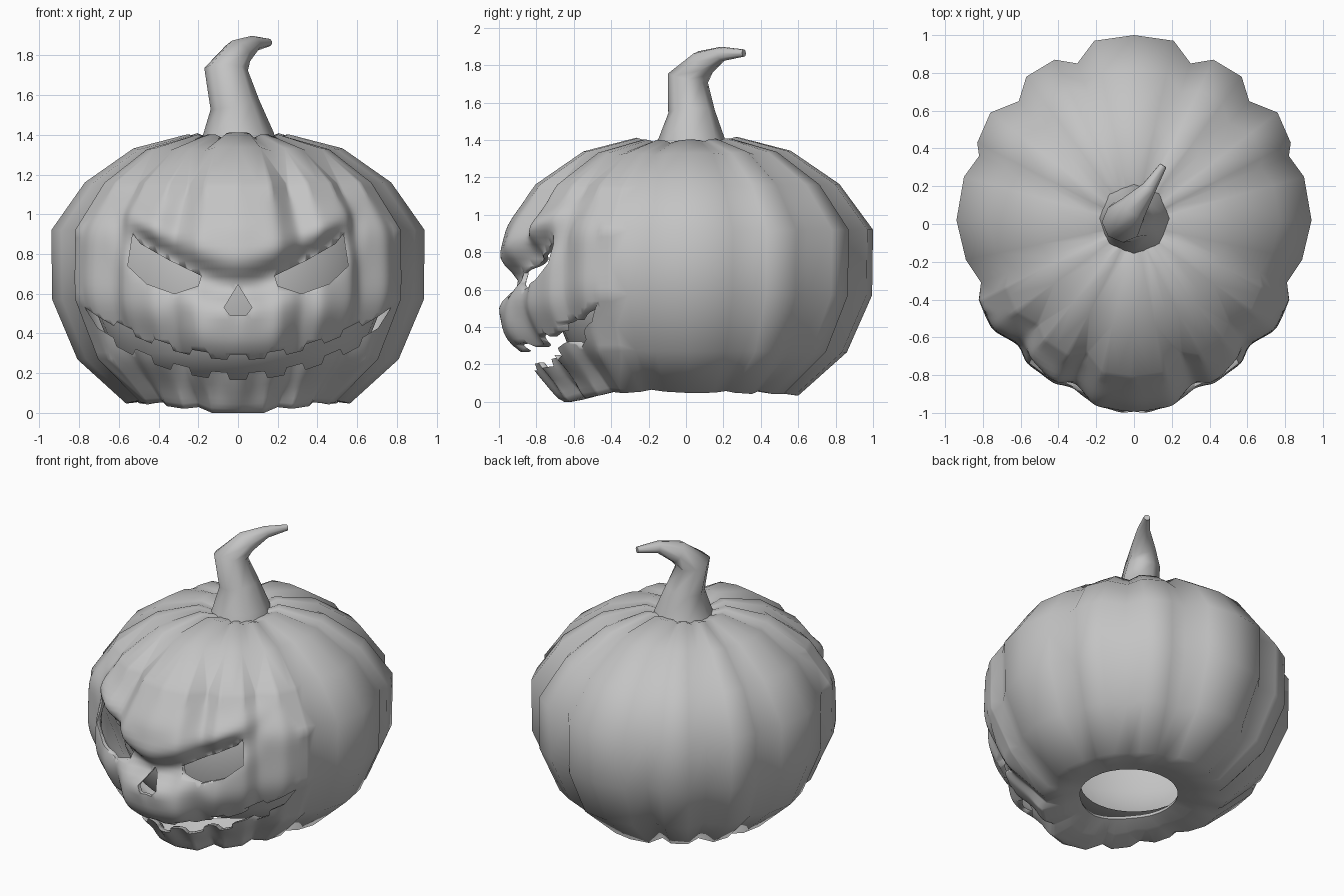
import bpy, bmesh, math
from mathutils import Vector

cube = bpy.data.objects.get("Cube")
if cube:
    bpy.data.objects.remove(cube, do_unlink=True)

grey = bpy.data.materials.new("plain_grey")
grey.use_nodes = True
grey.diffuse_color = (0.55, 0.55, 0.55, 1)
grey.node_tree.nodes["Principled BSDF"].inputs["Base Color"].default_value = (0.55, 0.55, 0.55, 1)


def make_object(name, bm):
    mesh = bpy.data.meshes.new(name)
    bm.to_mesh(mesh)
    bm.free()
    mesh.materials.append(grey)
    obj = bpy.data.objects.new(name, mesh)
    bpy.context.collection.objects.link(obj)
    return obj


def activate(obj):
    bpy.ops.object.select_all(action='DESELECT')
    obj.select_set(True)
    bpy.context.view_layer.objects.active = obj


def smooth(obj, angle):
    activate(obj)
    bpy.ops.object.shade_smooth_by_angle(angle=math.radians(angle))


def bridge(bm, rings):
    """Join closed rings of vertices with quads."""
    n = len(rings[0])
    for low, high in zip(rings, rings[1:]):
        for k in range(n):
            j = (k + 1) % n
            bm.faces.new((low[k], low[j], high[j], high[k]))


def step(lo, hi, v):
    t = min(1, max(0, (v - lo) / (hi - lo)))
    return t * t * (3 - 2 * t)


def bump(v, width):
    return math.exp(-(v / width) ** 2)


def upper_lip(x):
    return 0.28 + 0.44 * x * x


def lower_lip(x):
    return 0.185 + 0.45 * x * x


def sculpt(p):
    """Push the front of the shell into brows, eye sockets, nose, lips and jaw."""
    x, z = abs(p.x), p.z
    front = step(0.25, 0.5, -p.y)
    if front == 0:
        return p
    brow = 0.585 + 0.55 * math.hypot(x, 0.15)
    inner = 1 - step(0.45, 0.66, x)
    d = inner * (0.025 * bump(z - brow - 0.1, 0.08) - 0.085 * bump(z - brow + 0.04, 0.09))
    d += 0.05 * bump(x - 0.28, 0.07) * bump(z - 0.65, 0.16)
    d += 0.04 * bump(x - 0.05, 0.09) * bump(z - 0.53, 0.08)
    d += 0.02 * bump(x - 0.38, 0.16) * bump(z - 0.51, 0.1)
    zu, zl = upper_lip(x), lower_lip(x)
    above = step(zl + 0.02, zu - 0.02, z)
    near = 1 - 0.9 * step(0.15, 0.5, x)
    d += near * above * 0.09 * bump(z - zu - 0.08, 0.15)
    d += near * (1 - above) * bump(z - zl, 0.09) * (0.04 + 0.02 * math.cos(x * math.tau / 0.2))
    d += 0.06 * bump(z - 0.05, 0.07) * bump(x, 0.4)
    k = 1 + front * d / math.hypot(p.x, p.y)
    drop = 0.045 * front * bump(x, 0.35) * (1 - step(0.1, 0.25, z))
    return Vector((p.x * k, p.y * k, max(0, z - drop)))


# Ribbed shell: half of the widest outline, mirrored, scaled along a profile
half = [(0, 1.0), (0.21, 0.97), (0.30, 0.85), (0.42, 0.87), (0.57, 0.78), (0.61, 0.65),
        (0.76, 0.59), (0.83, 0.43), (0.82, 0.36), (0.90, 0.25), (0.94, 0.02), (0.89, -0.19),
        (0.81, -0.31), (0.82, -0.40), (0.75, -0.56), (0.61, -0.64), (0.57, -0.74),
        (0.42, -0.84), (0.30, -0.82), (0.20, -0.95), (0, -0.98)]
outline = [Vector(p) for p in [(-x, y) for x, y in half] + half[-2:0:-1]]
# Profile of scale, height and how far the ribs are rounded away
profile = [(0.33, 0.10, 1), (0.44, 0.07, 0.5), (0.60, 0.05, 0), (0.86, 0.27, 0),
           (0.995, 0.57, 0), (1.0, 0.92, 0), (0.82, 1.16, 0), (0.56, 1.33, 0),
           (0.27, 1.40, 0), (0.13, 1.36, 0)]


def shell_point(o, s, z, roundness):
    flat = o.lerp(o.normalized() * 0.92, roundness) * s
    scallop = 0.25 * (o.length - 0.93) * ((z - 0.72) / 0.68) ** 3 * (1 - roundness)
    return Vector((flat.x, flat.y - 0.05 * roundness, z + scallop))


bm = bmesh.new()
rows = [[bm.verts.new(shell_point(o, *level)) for o in outline] for level in profile]
bridge(bm, rows)
top = bm.verts.new((0, 0, 1.35))
for c, vert in enumerate(rows[-1]):
    bm.faces.new((vert, rows[-1][(c + 1) % len(outline)], top))

# Refine and sculpt only the face
face_edges = {e for f in bm.faces for e in f.edges
              if f.calc_center_median().y < -0.4 and f.calc_center_median().z < 1.2}
bmesh.ops.subdivide_edges(bm, edges=list(face_edges), cuts=8, use_grid_fill=True)
bmesh.ops.triangulate(bm, faces=[f for f in bm.faces if len(f.verts) > 4])
soft = [v for v in bm.verts if v.co.y < -0.47 and 0.12 < v.co.z < 1.1]
for _ in range(10):
    bmesh.ops.smooth_vert(bm, verts=soft, factor=0.5,
                          use_axis_x=True, use_axis_y=True, use_axis_z=True)
for v in bm.verts:
    v.co = sculpt(v.co)
shell = make_object("pumpkin_shell", bm)
wall = shell.modifiers.new("wall", 'SOLIDIFY')
wall.thickness = 0.025
wall.offset = -1

# Face openings: eyes, nose and a toothed mouth
eye = [(0.53, 0.90), (0.555, 0.74), (0.46, 0.65), (0.32, 0.60), (0.20, 0.64),
       (0.185, 0.69), (0.35, 0.77), (0.49, 0.85)]
nose = [(0, 0.645), (0.07, 0.53), (0.04, 0.49), (-0.04, 0.49), (-0.07, 0.53)]


def teeth(curve, size, shift):
    edge = []
    for i in range(-7, 8):
        side = size if (i + shift) % 2 else -size
        for x in (i * 0.095 - 0.04, i * 0.095 + 0.04):
            edge.append((x, curve(x) + side))
    return edge


mouth = ([(-0.77, 0.53)] + teeth(lower_lip, 0.018, 0) + [(0.77, 0.53)]
         + teeth(upper_lip, 0.014, 1)[::-1])


def cut(polygon):
    tool = bmesh.new()
    face = tool.faces.new([tool.verts.new((x, -1.3, z)) for x, z in polygon])
    ext = bmesh.ops.extrude_face_region(tool, geom=[face])
    bmesh.ops.translate(tool, vec=(0, 0.95, 0),
                        verts=[v for v in ext["geom"] if isinstance(v, bmesh.types.BMVert)])
    bmesh.ops.recalc_face_normals(tool, faces=tool.faces)
    cutter = make_object("opening_cutter", tool)
    cutter.hide_render = True
    mod = shell.modifiers.new("opening", 'BOOLEAN')
    mod.operation = 'DIFFERENCE'
    mod.solver = 'EXACT'
    mod.object = cutter
    activate(shell)
    bpy.ops.object.modifier_apply(modifier=mod.name)
    bpy.data.objects.remove(cutter, do_unlink=True)


activate(shell)
bpy.ops.object.modifier_apply(modifier=wall.name)
for polygon in (eye, [(-x, z) for x, z in eye], nose, mouth):
    cut(polygon)
smooth(shell, 75)


def ring(bm, radius, count, place):
    return [bm.verts.new(place(Vector((radius * math.cos(k * math.tau / count),
                                       radius * math.sin(k * math.tau / count), 0))))
            for k in range(count)]


# Smooth inner lining seen through the openings, open at the bottom
bm = bmesh.new()
lining = [(0.33, 0.14), (0.48, 0.17), (0.63, 0.30), (0.71, 0.50), (0.72, 0.75),
          (0.67, 1.0), (0.50, 1.2), (0.2, 1.3)]
rings = [ring(bm, r, 32, lambda v, z=z: v + Vector((0, 0, z))) for r, z in lining]
bridge(bm, rings)
bm.faces.new(rings[-1])
smooth(make_object("inner_lining", bm), 60)

# Bent stem: octagonal rings along a path of (position, radius)
path = [((0, 0.03, 1.33), 0.20), ((0, 0.03, 1.40), 0.18), ((-0.015, 0.03, 1.55), 0.125),
        ((-0.06, 0.01, 1.73), 0.11), ((0.0, 0.09, 1.81), 0.075),
        ((0.08, 0.19, 1.86), 0.04), ((0.155, 0.31, 1.865), 0.02)]
bm = bmesh.new()
rings = []
for i, (pos, r) in enumerate(path):
    before, after = path[max(0, i - 1)][0], path[min(len(path) - 1, i + 1)][0]
    turn = Vector((0, 0, 1)).rotation_difference(Vector(after) - Vector(before))
    rings.append(ring(bm, r, 8, lambda v: Vector(pos) + turn @ v))
bridge(bm, rings)
bm.faces.new(rings[0][::-1])
bm.faces.new(rings[-1])
smooth(make_object("stem", bm), 60)
